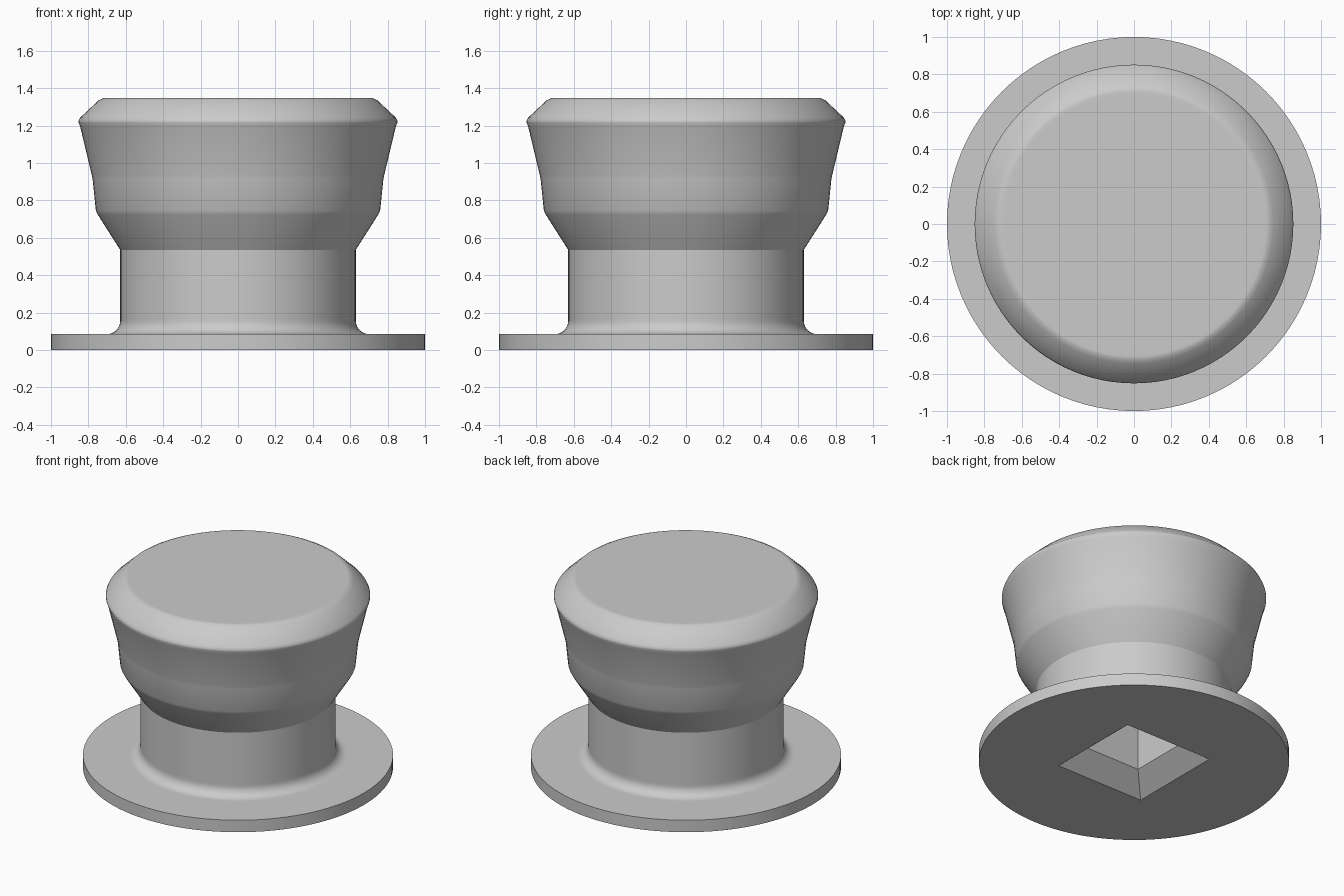
import bpy
import bmesh
from math import cos, sin, tau, pi, radians

cube = bpy.data.objects.get("Cube")
if cube:
    bpy.data.objects.remove(cube, do_unlink=True)

SIDES = 96

# One flat grey for the whole part
grey = bpy.data.materials.new("light_grey")
grey.use_nodes = True
colour = (0.6, 0.6, 0.6, 1)
grey.diffuse_color = colour
grey.node_tree.nodes["Principled BSDF"].inputs["Base Color"].default_value = colour


def ring(bm, radius, z, square=False):
    """A loop of vertices, either round or square with the given half width."""
    loop = []
    for i in range(SIDES):
        a = tau * i / SIDES
        r = radius / max(abs(cos(a)), abs(sin(a))) if square else radius
        loop.append(bm.verts.new((r * cos(a), r * sin(a), z)))
    return loop


# Square socket with a tapered mouth, from its ceiling down to the base
socket = [(0.21, 0.6), (0.21, 0.12), (0.345, 0)]

# Base flange
flange = [(1, 0), (1, 0.085), (0.72, 0.085)]

# Rounded foot of the neck
FILLET = 0.07
foot = []
for i in range(9):
    a = pi / 2 * i / 8
    foot.append((0.7 - FILLET * sin(a), 0.085 + FILLET * (1 - cos(a))))

# Neck top, flared head, rounded rim, chamfer and flat top
head = [(0.63, 0.17), (0.63, 0.535), (0.75, 0.724), (0.76, 0.745),
        (0.777, 0.91), (0.783, 0.94), (0.844, 1.195), (0.852, 1.215),
        (0.852, 1.225), (0.844, 1.242), (0.745, 1.335), (0.72, 1.347),
        (0.71, 1.348), (0.69, 1.348)]

bm = bmesh.new()
loops = [ring(bm, r, z, True) for r, z in socket]
loops += [ring(bm, r, z) for r, z in flange + foot + head]
for low, high in zip(loops, loops[1:]):
    for i in range(SIDES):
        j = (i + 1) % SIDES
        bm.faces.new((low[i], low[j], high[j], high[i]))
bm.faces.new(loops[-1])
bm.faces.new(loops[0][::-1])
bmesh.ops.recalc_face_normals(bm, faces=bm.faces)

mesh = bpy.data.meshes.new("knob")
bm.to_mesh(mesh)
bm.free()
mesh.materials.append(grey)
knob = bpy.data.objects.new("knob", mesh)
bpy.context.collection.objects.link(knob)

# Smooth curves with sharp flange, neck and socket edges
bpy.ops.object.select_all(action="DESELECT")
knob.select_set(True)
bpy.context.view_layer.objects.active = knob
bpy.ops.object.shade_smooth_by_angle(angle=radians(30))
